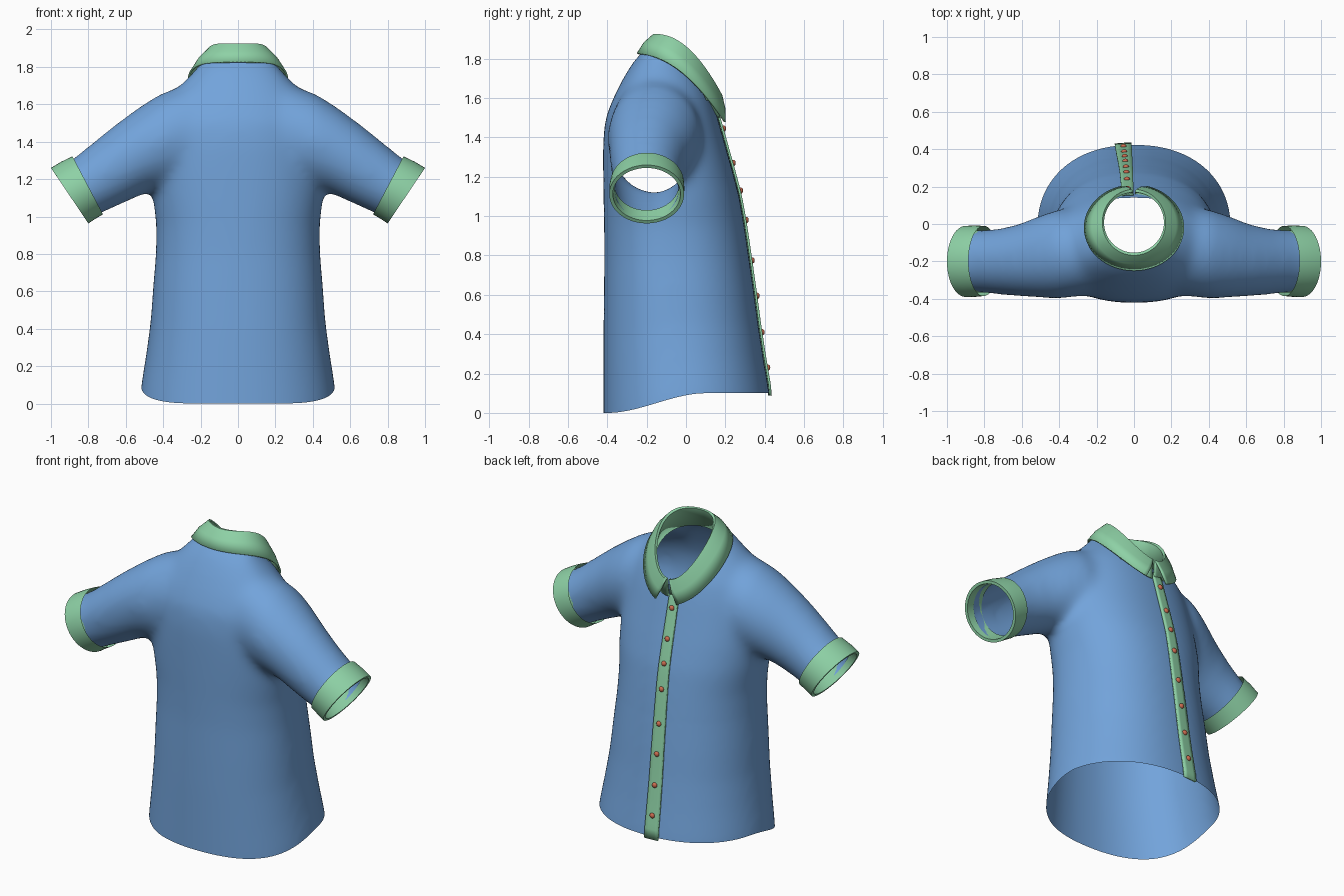
import bpy, bmesh, math
from mathutils import Vector
from mathutils.bvhtree import BVHTree

if "Cube" in bpy.data.objects:
    bpy.data.objects.remove(bpy.data.objects["Cube"])


def material(name, rgb):
    m = bpy.data.materials.new(name)
    m.diffuse_color = (*rgb, 1)
    m.use_nodes = True
    m.node_tree.nodes["Principled BSDF"].inputs["Base Color"].default_value = m.diffuse_color
    return m


BLUE = material("blue_cloth", (0.17, 0.37, 0.71))
GREEN = material("green_trim", (0.27, 0.64, 0.38))
RED = material("red_button", (0.6, 0.15, 0.08))


def loft(bm, rings, closed=True, caps=False):
    rows = [[bm.verts.new(p) for p in r] for r in rings]
    n = len(rows[0])
    for a, b in zip(rows, rows[1:]):
        for i in range(n if closed else n - 1):
            j = (i + 1) % n
            bm.faces.new((a[i], a[j], b[j], b[i]))
    if caps:
        bm.faces.new(rows[0])
        bm.faces.new(rows[-1])


def finish(bm, name, mat, thick=0, offset=-1):
    bmesh.ops.recalc_face_normals(bm, faces=bm.faces)
    me = bpy.data.meshes.new(name)
    bm.to_mesh(me)
    bm.free()
    me.shade_smooth()
    me.set_sharp_from_angle(angle=math.radians(40))
    me.materials.append(mat)
    ob = bpy.data.objects.new(name, me)
    bpy.context.collection.objects.link(ob)
    if thick:
        mod = ob.modifiers.new("thickness", 'SOLIDIFY')
        mod.thickness = thick
        mod.offset = offset
    return ob


def spow(v, e):
    return math.copysign(abs(v) ** e, v)


def smoothstep(t):
    t = max(0, min(1, t))
    return t * t * (3 - 2 * t)


# Torso sections: z, half width, back y, front y
torso = [(-.15, .53, -.42, .44), (0, .52, -.42, .425), (.2, .492, -.42, .395),
         (.4, .468, -.42, .368), (.6, .455, -.418, .345), (.8, .44, -.415, .32),
         (.95, .437, -.417, .298), (1.1, .455, -.42, .272), (1.25, .46, -.422, .232),
         (1.38, .45, -.422, .195), (1.5, .43, -.41, .162), (1.6, .39, -.37, .13),
         (1.7, .31, -.32, .085), (1.78, .235, -.272, .03), (1.86, .17, -.2, 0),
         (1.92, .1, -.15, -.03)]
bm = bmesh.new()
rings = []
for z, hw, yb, yf in torso:
    yc = (yb + yf) / 2 - .03
    ring = []
    for i in range(64):
        a = math.tau * i / 64
        c, s = spow(math.cos(a), .91), spow(math.sin(a), .91)
        ring.append((hw * c, yc + (yf - yc if s > 0 else yc - yb) * s, z))
    rings.append(ring)
loft(bm, rings, caps=True)


def oval(top, bottom, y0, y1, side, n=48):
    t, b = Vector((top[0], 0, top[1])), Vector((bottom[0], 0, bottom[1]))
    out = []
    for i in range(n):
        a = math.tau * i / n
        p = (t + b) / 2 + (t - b) / 2 * math.cos(a)
        out.append((p.x * side, (y0 + y1) / 2 + (y1 - y0) / 2 * math.sin(a), p.z))
    return out


# Sleeve sections: top (x, z), bottom (x, z), y range
sleeve = [((.27, 1.71), (.2, 1.18), -.38, .06), ((.42, 1.655), (.38, 1.15), -.4, .08),
          ((.53, 1.585), (.48, 1.13), -.395, .045), ((.66, 1.49), (.57, 1.09), -.388, .0),
          ((.79, 1.385), (.66, 1.048), -.378, -.025), ((.88, 1.312), (.735, 1.015), -.37, -.03),
          ((1.0, 1.235), (.84, .955), -.365, -.035)]
for side in (1, -1):
    loft(bm, [oval(*s, side) for s in sleeve], caps=True)

# Fuse torso and sleeves, relax the joins
body = finish(bm, "shirt_body", BLUE)
mod = body.modifiers.new("fuse", 'REMESH')
mod.mode = 'VOXEL'
mod.voxel_size = .018
bpy.context.view_layer.objects.active = body
bpy.ops.object.modifier_apply(modifier=mod.name)
bm = bmesh.new()
bm.from_mesh(body.data)
for _ in range(22):
    bmesh.ops.smooth_vert(bm, verts=bm.verts, factor=.5,
                          use_axis_x=True, use_axis_y=True, use_axis_z=True)

# Open the hem and sleeve ends
bmesh.ops.bisect_plane(bm, geom=bm.verts[:] + bm.edges[:] + bm.faces[:],
                       plane_co=(0, 0, 0), plane_no=(0, 0, -1), clear_outer=True)
for side in (1, -1):
    faces = [f for f in bm.faces if all(v.co.x * side > .6 for v in f.verts)]
    edges = list({e for f in faces for e in f.edges})
    verts = list({v for f in faces for v in f.verts})
    bmesh.ops.bisect_plane(bm, geom=verts + edges + faces, plane_co=(.87 * side, 0, 1.135),
                           plane_no=(.85 * side, 0, -.5), clear_outer=True)

# Open the neck beneath the collar
hole = []
for f in bm.faces:
    p = f.calc_center_median()
    c = max(-1, min(1, (p.y + .02) / .2))
    if (p.x / .23) ** 2 + ((p.y + .02) / .205) ** 2 < 1 and p.z > 1.69 - .14 * c - .03 * c * c:
        hole.append(f)
bmesh.ops.delete(bm, geom=hole, context='FACES')

# Raise the hem on the buttoned side
for v in bm.verts:
    if v.co.z < .8:
        v.co.z += .1 * smoothstep((v.co.y + .4) / .5) * (1 - v.co.z / .8)
tree = BVHTree.FromBMesh(bm)
bm.to_mesh(body.data)
bm.free()
body.data.shade_smooth()


def front_y(x, z):
    hit = tree.ray_cast(Vector((x, 1, z)), Vector((0, -1, 0)))[0]
    return hit.y if hit else .16


# Cuffs: outer band folded over an inner band
for side, label in ((1, "right"), (-1, "left")):
    bm = bmesh.new()
    loft(bm, [oval((.885, 1.322), (.722, 1.012), -.385, -.01, side),
              oval((.945, 1.293), (.762, .988), -.39, -.008, side),
              oval((1.0, 1.26), (.8, .963), -.39, -.01, side),
              oval((.99, 1.245), (.81, .978), -.372, -.028, side),
              oval((.88, 1.302), (.74, 1.03), -.365, -.035, side)])
    finish(bm, "cuff_" + label, GREEN)


# Collar: inner stand, fold line, then the turned-down leaf
def collar_ring(rx, yc, ry, a, b, d, gap, n=72):
    out = []
    for i in range(n + 1):
        t = (2 * i / n - 1) * (math.pi - gap)
        c = -math.cos(t)
        out.append((rx * math.sin(t), yc + ry * c, a + b * c + d * c * c))
    return out


bm = bmesh.new()
loft(bm, [collar_ring(.205, -.015, .18, 1.70, -.15, -.05, .03),
          collar_ring(.165, .008, .165, 1.84, -.155, -.075, .04),
          collar_ring(.17, .008, .174, 1.85, -.155, -.085, .06),
          collar_ring(.222, -.006, .205, 1.795, -.17, -.085, .17),
          collar_ring(.264, -.02, .226, 1.73, -.18, -.085, .28)], closed=False)
finish(bm, "collar", GREEN, .01, 0)


# Button placket following the front of the shirt
def placket_x(z):
    return -.034 - .024 * (1.5 - z) / 1.4


bm = bmesh.new()
rows = []
for i in range(41):
    z = .112 + (1.535 - .112) * i / 40
    half = .045 - .014 * i / 40
    row = []
    for k in (-1, -.5, 0, .5, 1):
        x = placket_x(z) + k * half
        row.append((x, front_y(x, z) + .009, z if i else .088))
    rows.append(row)
loft(bm, rows, closed=False)
finish(bm, "placket", GREEN, .012, 0)

# Buttons
for n, z in enumerate((1.445, 1.27, 1.13, .98, .775, .595, .41, .23)):
    bm = bmesh.new()
    bmesh.ops.create_uvsphere(bm, u_segments=16, v_segments=10, radius=.016)
    x = placket_x(z)
    ob = finish(bm, f"button_{n + 1}", RED)
    ob.location = (x, front_y(x, z) + .016, z)
    ob.scale = (1, .8, 1)
